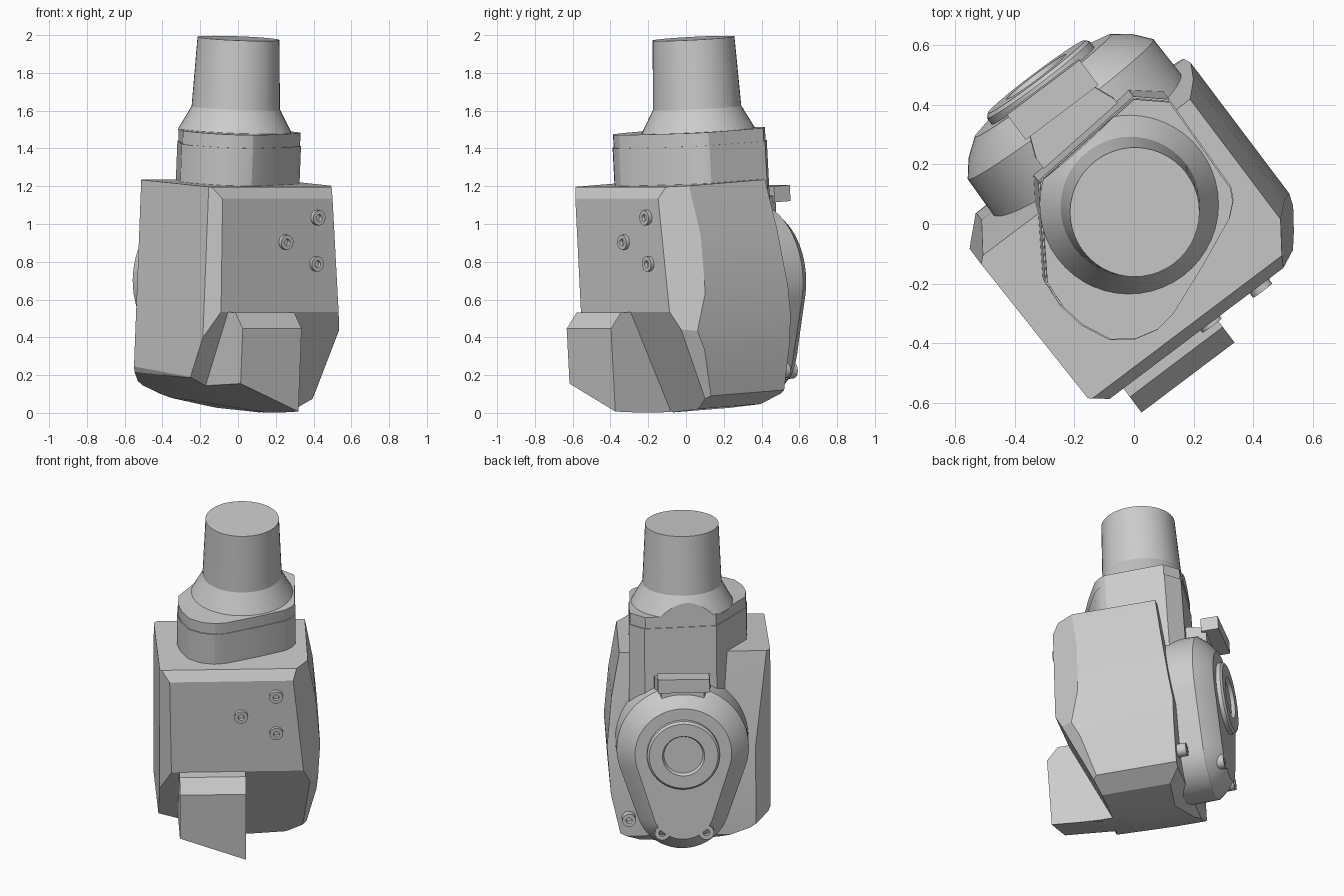
import bpy, bmesh, math
from mathutils import Matrix, Vector

if "Cube" in bpy.data.objects:
    bpy.data.objects.remove(bpy.data.objects["Cube"], do_unlink=True)

# The housing is turned about z and leans slightly forward
POSE = (Matrix.Rotation(math.radians(37), 4, 'Z') @ Matrix.Translation((0, 0, 0.7))
        @ Matrix.Rotation(math.radians(3.7), 4, 'X') @ Matrix.Translation((0, 0, -0.7)))

grey = bpy.data.materials.new("housing_grey")
grey.use_nodes = True
grey.diffuse_color = (0.6, 0.6, 0.6, 1)
grey.node_tree.nodes["Principled BSDF"].inputs["Base Color"].default_value = (0.6, 0.6, 0.6, 1)


def finish(name, bm, angle=22):
    bmesh.ops.recalc_face_normals(bm, faces=bm.faces)
    bm.transform(POSE)
    mesh = bpy.data.meshes.new(name)
    bm.to_mesh(mesh)
    bm.free()
    mesh.materials.append(grey)
    obj = bpy.data.objects.new(name, mesh)
    bpy.context.collection.objects.link(obj)
    bpy.ops.object.select_all(action='DESELECT')
    bpy.context.view_layer.objects.active = obj
    obj.select_set(True)
    bpy.ops.object.shade_smooth_by_angle(angle=math.radians(angle))


def block(lo, hi):
    bm = bmesh.new()
    bmesh.ops.create_cube(bm, size=1)
    lo, hi = Vector(lo), Vector(hi)
    for v in bm.verts:
        v.co = (lo + hi) / 2 + v.co * (hi - lo)
    return bm


def slice_off(bm, point, normal):
    geom = bm.verts[:] + bm.edges[:] + bm.faces[:]
    cut = bmesh.ops.bisect_plane(bm, geom=geom, plane_co=point,
                                 plane_no=Vector(normal).normalized(), clear_outer=True)
    edges = [e for e in cut["geom_cut"] if isinstance(e, bmesh.types.BMEdge) and e.is_boundary]
    if len(edges) > 2:
        bmesh.ops.contextual_create(bm, geom=edges)


def carve(bm, a, b, outline):
    """Trim a convex solid to a convex outline drawn in axes a and b."""
    mid = [sum(p[i] for p in outline) / len(outline) for i in (0, 1)]
    for p, q in zip(outline, outline[1:] + outline[:1]):
        point, normal = Vector(), Vector()
        point[a], point[b] = p
        normal[a], normal[b] = q[1] - p[1], p[0] - q[0]
        if normal[a] * (mid[0] - p[0]) + normal[b] * (mid[1] - p[1]) > 0:
            normal.negate()
        slice_off(bm, point, normal)


def loft(rings):
    bm = bmesh.new()
    loops = [[bm.verts.new(p) for p in ring] for ring in rings]
    n = len(loops[0])
    for low, high in zip(loops, loops[1:]):
        for i in range(n):
            j = (i + 1) % n
            bm.faces.new((low[i], low[j], high[j], high[i]))
    bm.faces.new(loops[0][::-1])
    bm.faces.new(loops[-1])
    return bm


def turned(centre, profile, axis, sides=48):
    """Turned part: profile holds (radius, position along the axis)."""
    rings = []
    for r, h in profile:
        ring = []
        for i in range(sides):
            t = math.tau * i / sides
            c, s = centre[0] + r * math.cos(t), centre[1] + r * math.sin(t)
            ring.append((c, s, h) if axis == 'Z' else (c, h, s))
        rings.append(ring)
    return loft(rings)


def trim_underside(bm):
    slice_off(bm, (0, 0, 0), (0, -.0645, -1))
    slice_off(bm, (-.36, -.3, .165), (-.38, -.1, -1))


# Main body: a block trimmed by end, side and plan outlines
end_outline = [(-.52, 1.23), (-.505, .26), (-.475, .2), (-.37, .125), (-.2, .06), (.05, .012),
               (.28, .03), (.4, .1), (.455, .35), (.477, .65), (.45, .95), (.4, 1.23)]
side_outline = [(-.39, 1.16), (-.4, .56), (-.16, 0), (.2, 0), (.31, .08), (.33, .5),
                (.255, 1.22), (-.35, 1.22)]
plan_outline = [(-.395, -.41), (.49, -.41), (.49, .335), (-.4, .315), (-.49, .235), (-.475, -.34)]
body = block((-.6, -.6, -.1), (.6, .6, 1.3))
carve(body, 0, 2, end_outline)
carve(body, 1, 2, side_outline)
carve(body, 0, 1, plan_outline)
slice_off(body, (.39, -.27, 1.2), (.82, -.57, .094))   # upper corner chamfer
slice_off(body, (.38, -.2, .1), (.78, -.62, -.34))     # lower corner chamfer
trim_underside(body)
finish("main_body", body, 18)

# Foot block on the lower front, sharing the rounded underside
foot = block((-.36, -.535, -.1), (.03, -.1, .56))
carve(foot, 0, 2, end_outline)
slice_off(foot, (0, -.535, .48), (0, -.75, .66))
trim_underside(foot)
finish("front_foot", foot, 18)

# Neck flange with a flat back running down to the drum, and a step near its top
flange = [(-.17, .355), (.256, .39), (.346, .31), (.335, -.05), (.315, -.09), (.27, -.13),
          (.1, -.205), (-.08, -.275), (-.15, -.285), (-.23, -.265), (-.3, -.215),
          (-.345, -.12), (-.362, -.03), (-.355, .07)]


def flange_ring(scale, w):
    return [(u * scale, .05 + (v - .05) * scale, w) for u, v in flange]


finish("neck_flange", loft([flange_ring(1, .85), flange_ring(1, 1.42),
                            flange_ring(.985, 1.42), flange_ring(.985, 1.49)]))

# Neck, its flared foot cut flush with the flat back of the flange
neck = turned((.026, .113), [(.3, 1.48), (.3, 1.49), (.234, 1.61), (.217, 1.978)], 'Z')
slice_off(neck, (.04, .37, 1.5), (-.035, .426, 0))
finish("neck", neck)

# Drum cover: a large circle drawn down to a smaller lobe
DRUM_U, DRUM_W, DROP = .035, .69, .36


def drum_ring(big, small, v):
    lean = math.asin((big - small) / DROP)
    ring = []
    for r, w, start, end, n in ((big, DRUM_W, -lean, math.pi + lean, 40),
                                (small, DRUM_W - DROP, math.pi + lean, math.tau - lean, 20)):
        for i in range(n + 1):
            t = start + (end - start) * i / n
            ring.append((DRUM_U + r * math.cos(t), v, w + r * math.sin(t)))
    return ring


finish("drum_cover", loft([drum_ring(.395, .28, .245), drum_ring(.39, .275, .455),
                           drum_ring(.345, .235, .51), drum_ring(.285, .18, .555)]))

# Round cap with a recessed centre
finish("drum_cap", turned((DRUM_U, DRUM_W), [(.215, .5), (.215, .58), (.203, .592),
                                             (.125, .592), (.115, .57)], 'Y'))

# Tab above the drum and the strip that holds it
finish("drum_tab", block((-.12, .475, 1.085), (.185, .58, 1.17)))
strip = block((-.13, .3, 1.02), (.2, .5, 1.12))
for side, u in ((-1, -.13), (1, .2)):
    slice_off(strip, (u, .4, 0), (side, .4, 0))
finish("tab_strip", strip)


# Bolts: raised heads with a small socket
def bolt(name, u, w, base, out, r):
    tip = base + out
    finish(name, turned((u, w), [(r, base), (r, tip), (r * .45, tip), (r * .4, tip - out * .3)],
                        'Y', 20))


for i, (u, w) in enumerate(((.21, 1.06), (.004, .93), (.212, .815))):
    bolt(f"front_bolt_{i + 1}", u, w, -.36, -.055, .04)
for i, u in enumerate((-.1, .16)):
    bolt(f"drum_bolt_{i + 1}", u, .19, .44, .115, .045)
bolt("rear_body_bolt", .35, .2, .27, .1, .04)
